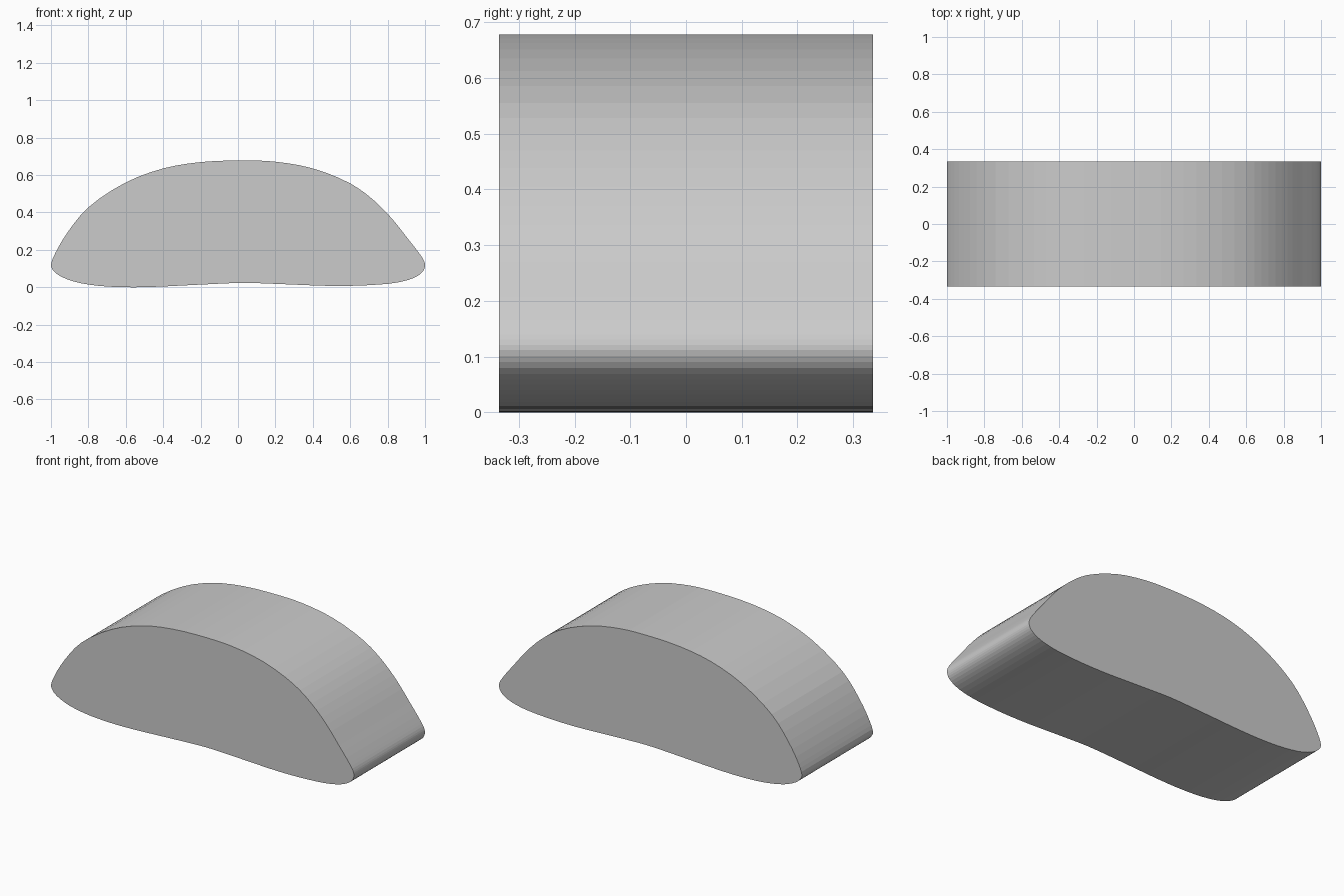
import bpy, bmesh
from mathutils import Vector

if "Cube" in bpy.data.objects:
    bpy.data.objects.remove(bpy.data.objects["Cube"])

HALF_DEPTH = 0.335
STEPS = 3

# Front outline (x, z): left tip, over the dome, right tip, back along the hollow base
OUTLINE = [(-1.0, 0.118), (-0.978, 0.18), (-0.91, 0.295), (-0.8, 0.427), (-0.6, 0.56),
           (-0.4, 0.635), (-0.2, 0.669), (0.03, 0.678), (0.2, 0.671), (0.4, 0.635),
           (0.6, 0.555), (0.72, 0.47), (0.82, 0.37), (0.9, 0.27), (0.97, 0.18),
           (0.995, 0.14), (1.0, 0.112), (0.985, 0.08), (0.94, 0.05), (0.85, 0.025),
           (0.7, 0.011), (0.5, 0.007), (0.25, 0.016), (0.03, 0.023), (-0.2, 0.014),
           (-0.45, 0.002), (-0.6, 0.0), (-0.75, 0.008), (-0.88, 0.031),
           (-0.96, 0.065), (-0.99, 0.092)]


def smooth_loop(points, steps):
    """Closed centripetal Catmull-Rom curve through the points."""
    pts = [Vector(p) for p in points]
    n, out = len(pts), []
    for i in range(n):
        p = [pts[(i + k) % n] for k in (-1, 0, 1, 2)]
        t = [0.0]
        for a, b in zip(p, p[1:]):
            t.append(t[-1] + (b - a).length ** 0.5)
        for s in range(steps):
            u = t[1] + (t[2] - t[1]) * s / steps
            row = p
            for level in (1, 2):
                row = [row[j].lerp(row[j + 1], (u - t[j]) / (t[j + level] - t[j]))
                       if level == 1 else
                       row[j].lerp(row[j + 1], (u - t[j]) / (t[j + 2] - t[j]))
                       for j in range(len(row) - 1)]
            out.append(row[0].lerp(row[1], (u - t[1]) / (t[2] - t[1])))
    return out


# Domed block: outline face extruded along y
bm = bmesh.new()
front = bm.faces.new([bm.verts.new((p.x, -HALF_DEPTH, p.y))
                      for p in smooth_loop(OUTLINE, STEPS)])
result = bmesh.ops.extrude_face_region(bm, geom=[front], use_keep_orig=True)
back = [v for v in result["geom"] if isinstance(v, bmesh.types.BMVert)]
bmesh.ops.translate(bm, verts=back, vec=(0, 2 * HALF_DEPTH, 0))
bmesh.ops.recalc_face_normals(bm, faces=bm.faces)
mesh = bpy.data.meshes.new("domed_block")
bm.to_mesh(mesh)
bm.free()
block = bpy.data.objects.new("domed_block", mesh)
bpy.context.collection.objects.link(block)
